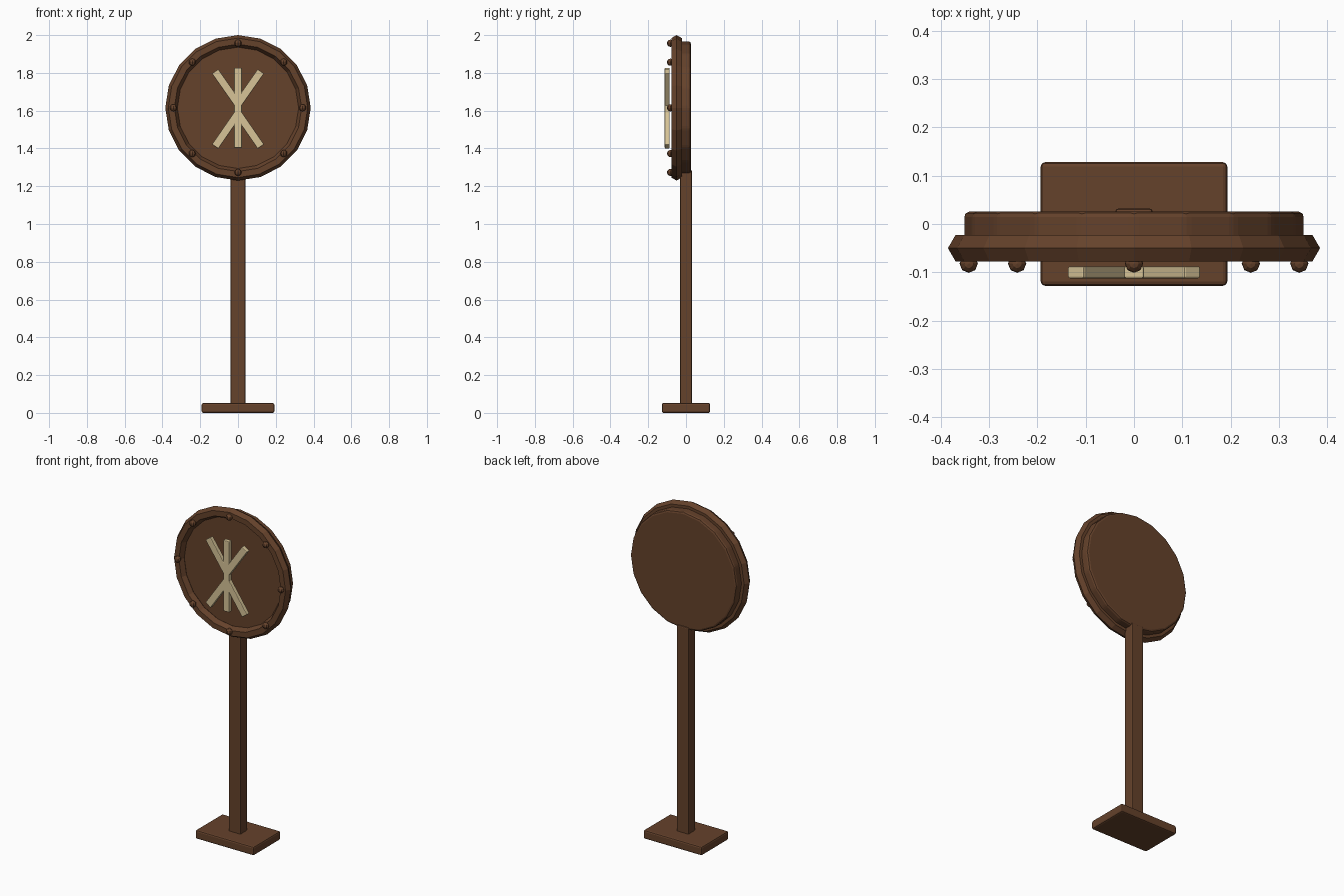
import bpy
from math import pi, sin, cos, atan2, hypot

if "Cube" in bpy.data.objects:
    bpy.data.objects.remove(bpy.data.objects["Cube"], do_unlink=True)


def material(name, colour):
    m = bpy.data.materials.new(name)
    m.use_nodes = True
    m.diffuse_color = colour
    bsdf = m.node_tree.nodes["Principled BSDF"]
    bsdf.inputs["Base Color"].default_value = colour
    bsdf.inputs["Roughness"].default_value = 0.8
    return m


brown = material("dark wood", (0.13, 0.054, 0.024, 1))
cream = material("pale wood", (0.68, 0.55, 0.31, 1))


def finish(name, mat, bevel=0, segments=2):
    ob = bpy.context.object
    ob.name = name
    ob.data.materials.append(mat)
    bpy.ops.object.transform_apply(location=False, rotation=False, scale=True)
    if bevel:
        mod = ob.modifiers.new("Bevel", "BEVEL")
        mod.width = bevel
        mod.segments = segments
        mod.limit_method = "NONE"
    return ob


def box(name, centre, size, mat, bevel, tilt=0):
    bpy.ops.mesh.primitive_cube_add(size=1, location=centre, rotation=(0, tilt, 0))
    bpy.context.object.scale = size
    return finish(name, mat, bevel)


def bar(name, start, end):
    # Straight emblem bar between two (x, z) points
    dx, dz = end[0] - start[0], end[1] - start[1]
    centre = ((start[0] + end[0]) / 2, -0.1, (start[1] + end[1]) / 2)
    box(name, centre, (0.041, 0.025, hypot(dx, dz)), cream, 0.004, atan2(dx, dz))


CENTRE = 1.615

# Stand
box("base", (0, 0, 0.026), (0.386, 0.256, 0.052), brown, 0.009)
box("post", (0, 0, 0.662), (0.077, 0.064, 1.245), brown, 0.006)

# Sign board, its front edge buried in the rim
bpy.ops.mesh.primitive_cylinder_add(vertices=20, radius=0.352, depth=0.071,
                                    location=(0, -0.0095, CENTRE), rotation=(pi / 2, 0, 0))
finish("sign_board", brown, 0.012)

# Raised rim
bpy.ops.mesh.primitive_torus_add(major_segments=20, minor_segments=6,
                                 major_radius=0.353, minor_radius=0.032,
                                 location=(0, -0.05, CENTRE), rotation=(pi / 2, 0, 0))
finish("rim", brown)

# Studs around the rim
for i in range(8):
    a = i * pi / 4
    bpy.ops.mesh.primitive_uv_sphere_add(
        segments=8, ring_count=6, radius=0.019,
        location=(0.342 * cos(a), -0.082, CENTRE + 0.342 * sin(a)))
    finish(f"stud_{i + 1}", brown)

# Emblem: one upright bar and four slanted arms
bar("emblem_upright", (0, 1.403), (0, 1.827))
for side, label in ((1, "left"), (-1, "right")):
    bar(f"emblem_upper_arm_{label}", (0, 1.635), (side * 0.121, 1.808))
    bar(f"emblem_lower_arm_{label}", (0, 1.585), (side * 0.121, 1.41))
